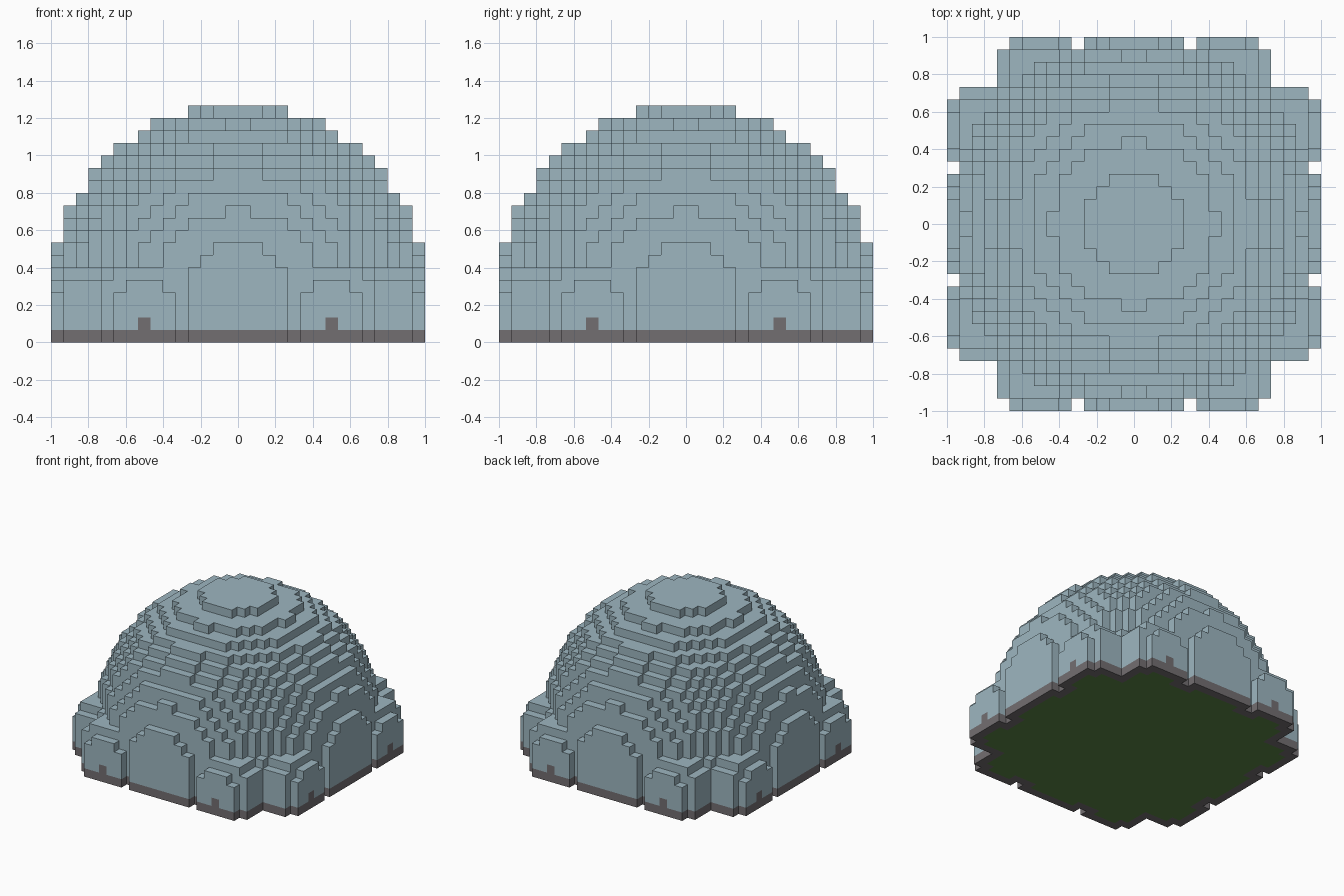
import bpy, bmesh
from mathutils import Vector

if "Cube" in bpy.data.objects:
    bpy.data.objects.remove(bpy.data.objects["Cube"])

HALF = 15            # half width of the block grid
TOP = 19             # height of the dome in blocks
CENTRE = TOP - HALF  # height of the sphere centre
SIZE = 1 / HALF
AXES = [Vector(a) for a in ((1, 0, 0), (0, 1, 0), (0, 0, 1))]


def material(name, colour):
    m = bpy.data.materials.new(name)
    m.use_nodes = True
    m.diffuse_color = (*colour, 1)
    bsdf = m.node_tree.nodes["Principled BSDF"]
    bsdf.inputs["Base Color"].default_value = (*colour, 1)
    bsdf.inputs["Roughness"].default_value = 0.8
    return m


blue = material("pale_blue", (0.337, 0.468, 0.527))
grey = material("stone_grey", (0.171, 0.156, 0.165))
green = material("grass_green", (0.105, 0.24, 0.058))


# Stepped sphere that continues straight down below its centre
def in_dome(x, y, z):
    rise = max(z + 0.5 - CENTRE, 0.5)
    return (x + 0.5) ** 2 + (y + 0.5) ** 2 + rise ** 2 <= HALF ** 2


# Rounded porch: block offsets from its own axis, smaller in the outermost layer
def in_porch(along, across, z):
    depth = abs(along + 0.5)
    side = abs(abs(across + 0.5) - HALF / 2)
    rise = max(z - 2, 0)
    limit = 7 if depth > HALF - 1 else 15
    return depth > HALF / 2 and side ** 2 + rise ** 2 <= limit


grid = range(-HALF, HALF)
dome, front_back, sides = set(), set(), set()
for x in grid:
    for y in grid:
        for z in range(TOP):
            if in_dome(x, y, z):
                dome.add((x, y, z))
            elif in_porch(y, x, z):
                front_back.add((x, y, z))
            elif in_porch(x, y, z):
                sides.add((x, y, z))
solid = dome | front_back | sides


def build(name, cells, mats, pick=lambda cell, normal: 0):
    """Make the exposed block faces of one part."""
    bm = bmesh.new()
    for cell in cells:
        middle = Vector(cell) + Vector((0.5, 0.5, 0.5))
        for i in range(3):
            for sign in (-1, 1):
                n = AXES[i] * sign
                if tuple(int(c) for c in Vector(cell) + n) in solid:
                    continue
                u = AXES[(i + 1) % 3] / 2
                v = AXES[(i + 2) % 3] / 2 * sign
                centre = middle + n / 2
                corners = (centre - u - v, centre + u - v, centre + u + v, centre - u + v)
                face = bm.faces.new([bm.verts.new(c * SIZE) for c in corners])
                face.material_index = pick(cell, n)
    bmesh.ops.remove_doubles(bm, verts=bm.verts, dist=0.001)
    mesh = bpy.data.meshes.new(name)
    bm.to_mesh(mesh)
    bm.free()
    for m in mats:
        mesh.materials.append(m)
    obj = bpy.data.objects.new(name, mesh)
    bpy.context.collection.objects.link(obj)
    return obj


# Small grey doorway in the middle of each porch face
def doorway(cell, n):
    x, y, z = cell
    if z != 1:
        return 0
    on_y = abs(n.y) > 0.5 and abs(y + 0.5) > HALF - 1 and abs(x + 0.5) == HALF / 2
    on_x = abs(n.x) > 0.5 and abs(x + 0.5) > HALF - 1 and abs(y + 0.5) == HALF / 2
    return 1 if on_x or on_y else 0


def upper(cells):
    return [c for c in cells if c[2] > 0]


build("dome", upper(dome), [blue])

# Pairs of porches on all four sides
for label, cells, axis in (("front_back", front_back, 1), ("side", sides, 0)):
    for end, sign in (("negative", -1), ("positive", 1)):
        part = [c for c in upper(cells) if (c[axis] + 0.5) * sign > 0]
        build(f"{label}_porches_{end}", part, [blue, grey], doorway)


# Base course: grey edge around a green floor
def at_edge(cell):
    x, y, z = cell
    return any((x + i, y + j, z) not in solid for i in (-1, 0, 1) for j in (-1, 0, 1))


ground = [c for c in solid if c[2] == 0]
build("base_wall", [c for c in ground if at_edge(c)], [grey])
build("floor", [c for c in ground if not at_edge(c)], [green])
